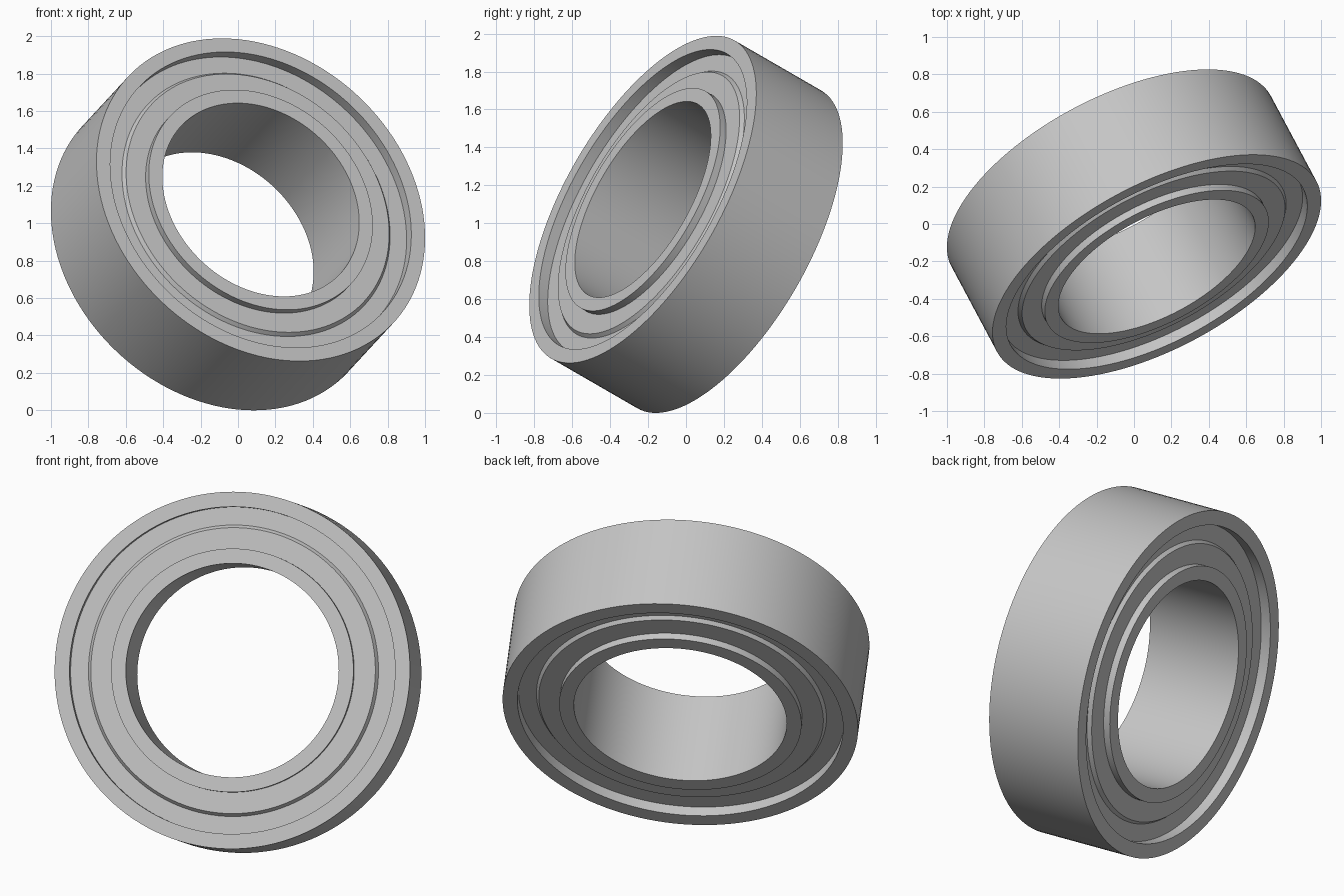
import bpy
import bmesh
from math import radians
from mathutils import Matrix, Vector

cube = bpy.data.objects.get("Cube")
if cube:
    bpy.data.objects.remove(cube, do_unlink=True)

SEGMENTS = 128
HALF = 0.29            # half the bearing width
CENTRE = Vector((0, 0, 0.994))
AXIS = Vector((0.42, -0.786, 0.454)).normalized()
TILT = Matrix.Translation(CENTRE) @ AXIS.to_track_quat("Z", "Y").to_matrix().to_4x4()

steel = bpy.data.materials.new("grey steel")
steel.use_nodes = True
GREY = (0.56, 0.56, 0.56, 1)
steel.diffuse_color = GREY
steel.node_tree.nodes["Principled BSDF"].inputs["Base Color"].default_value = GREY


def lathe(name, half_profile):
    """Revolve a (radius, height) profile, mirrored to the back, about the tilted axis."""
    profile = half_profile + [(r, -z) for r, z in reversed(half_profile)]
    bm = bmesh.new()
    rings = []
    for i in range(SEGMENTS):
        turn = Matrix.Rotation(radians(360 * i / SEGMENTS), 4, "Z")
        rings.append([bm.verts.new(TILT @ turn @ Vector((r, 0, z))) for r, z in profile])
    n = len(profile)
    for i in range(SEGMENTS):
        a, b = rings[i], rings[(i + 1) % SEGMENTS]
        for j in range(n):
            k = (j + 1) % n
            bm.faces.new((a[j], b[j], b[k], a[k]))
    bmesh.ops.recalc_face_normals(bm, faces=bm.faces)
    mesh = bpy.data.meshes.new(name)
    bm.to_mesh(mesh)
    bm.free()
    mesh.materials.append(steel)
    obj = bpy.data.objects.new(name, mesh)
    bpy.context.collection.objects.link(obj)
    bpy.ops.object.select_all(action="DESELECT")
    obj.select_set(True)
    bpy.context.view_layer.objects.active = obj
    bpy.ops.object.shade_smooth_by_angle(angle=radians(25))
    return obj


# Outer and inner races, flush with each other
lathe("outer_race", [(0.968, HALF), (0.887, HALF)])
lathe("inner_race", [(0.66, HALF), (0.58, HALF)])

# Recessed seal between the races, with a bevelled step
lathe("seal", [(0.887, HALF - 0.06), (0.79, HALF - 0.06),
               (0.775, HALF - 0.04), (0.66, HALF - 0.04)])
